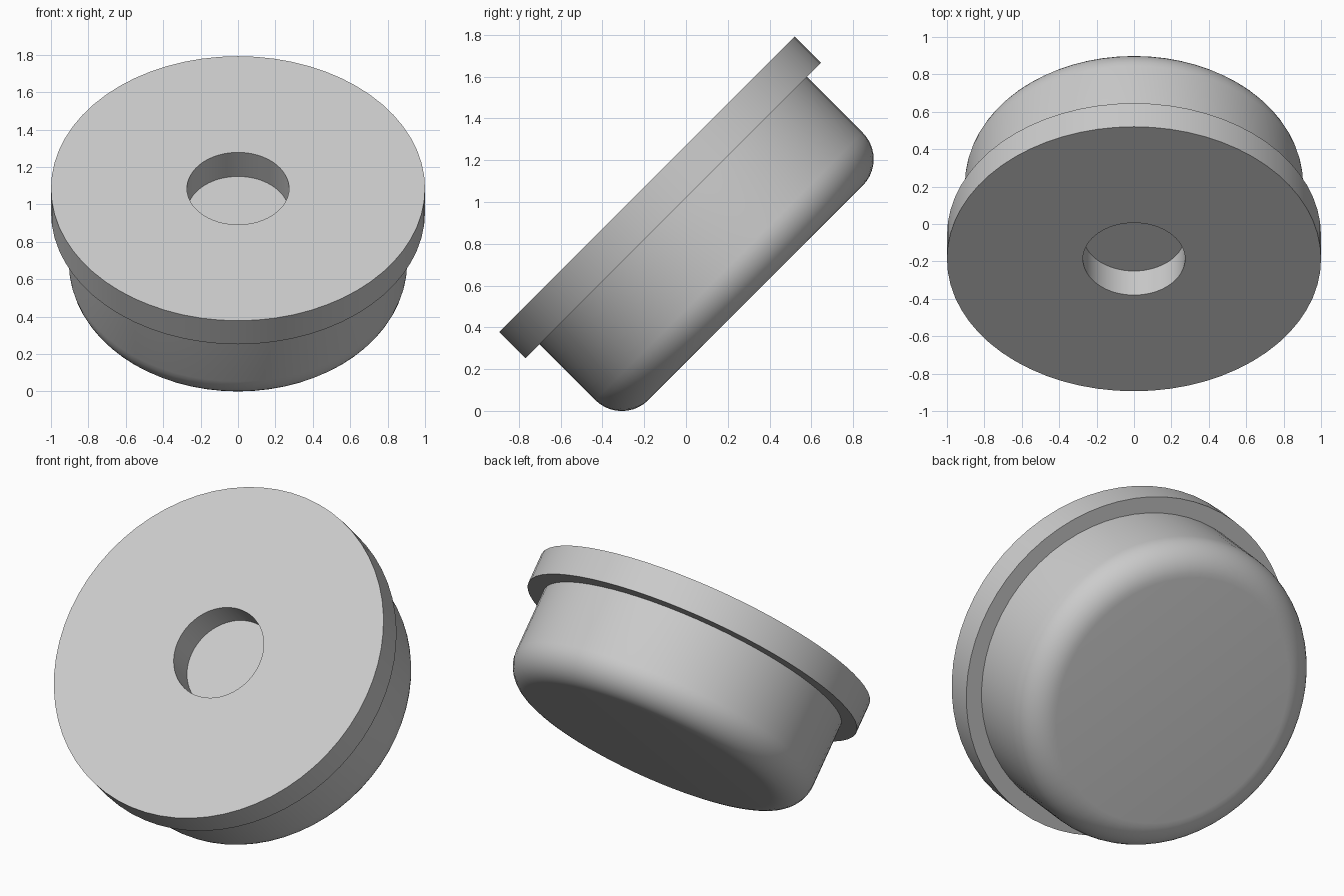
import bpy, bmesh, math
from mathutils import Matrix, Vector

cube = bpy.data.objects.get("Cube")
if cube:
    bpy.data.objects.remove(cube, do_unlink=True)

SEGMENTS = 64
FLANGE_R, FLANGE_T = 1.0, 0.178
BODY_R, DEPTH, FILLET = 0.905, 0.735, 0.18
HOLE_R, HOLE_DEPTH = 0.273, 0.182

grey = bpy.data.materials.new("light grey")
grey.use_nodes = True
colour = (0.6, 0.6, 0.6, 1)
grey.diffuse_color = colour
grey.node_tree.nodes["Principled BSDF"].inputs["Base Color"].default_value = colour


def lathe(name, profile, material):
    """Revolve (radius, height) points around z into a closed solid."""
    bm = bmesh.new()
    verts = [bm.verts.new((r, 0, z)) for r, z in profile]
    edges = [bm.edges.new(pair) for pair in zip(verts, verts[1:])]
    bmesh.ops.spin(bm, geom=verts + edges, axis=(0, 0, 1), cent=(0, 0, 0),
                   angle=math.tau, steps=SEGMENTS, use_duplicate=False)
    bmesh.ops.remove_doubles(bm, verts=bm.verts, dist=0.0001)
    bmesh.ops.recalc_face_normals(bm, faces=bm.faces)
    mesh = bpy.data.meshes.new(name)
    bm.to_mesh(mesh)
    bm.free()
    mesh.materials.append(material)
    obj = bpy.data.objects.new(name, mesh)
    bpy.context.collection.objects.link(obj)
    return obj


# Recess floor and wall, front face, rim, and underside of the flange
profile = [(0, -HOLE_DEPTH), (HOLE_R, -HOLE_DEPTH), (HOLE_R, 0),
           (FLANGE_R, 0), (FLANGE_R, -FLANGE_T), (BODY_R, -FLANGE_T)]
# Body wall running into a rounded back edge
for i in range(11):
    a = math.pi / 2 * i / 10
    profile.append((BODY_R - FILLET + FILLET * math.cos(a),
                    -DEPTH + FILLET - FILLET * math.sin(a)))
profile.append((0, -DEPTH))

plug = lathe("flanged_plug", profile, grey)

# Lean the plug so its recessed face looks forward and up
plug.data.transform(Matrix.Translation(Vector((0, -0.187, 1.085)))
                    @ Matrix.Rotation(math.radians(45), 4, "X"))

bpy.context.view_layer.objects.active = plug
plug.select_set(True)
bpy.ops.object.shade_smooth_by_angle(angle=math.radians(30))
